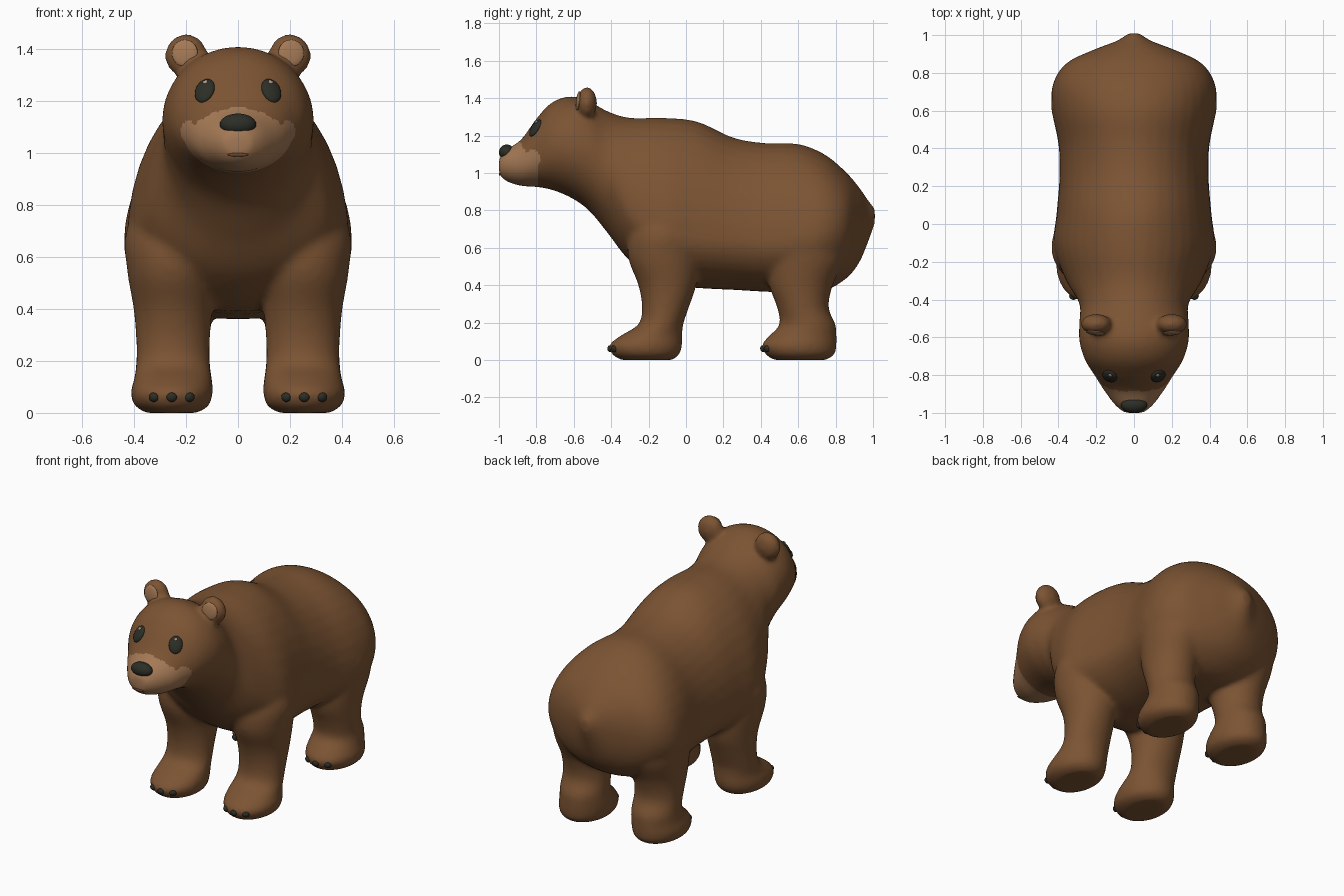
import bpy, bmesh, math
from mathutils import Vector, Matrix
from mathutils.bvhtree import BVHTree

if "Cube" in bpy.data.objects:
    bpy.data.objects.remove(bpy.data.objects["Cube"], do_unlink=True)


def material(name, r, g, b):
    mat = bpy.data.materials.new(name)
    mat.use_nodes = True
    mat.diffuse_color = (r, g, b, 1)
    shader = mat.node_tree.nodes["Principled BSDF"]
    shader.inputs["Base Color"].default_value = (r, g, b, 1)
    shader.inputs["Roughness"].default_value = 0.8
    return mat


FUR = material("brown fur", 0.2, 0.088, 0.033)
TAN = material("tan muzzle", 0.37, 0.19, 0.09)
DARK = material("near black", 0.025, 0.027, 0.02)
LIP = material("dark lip", 0.14, 0.06, 0.025)
GLINT = material("eye glint", 0.4, 0.3, 0.22)


def add_object(name, bm, *mats):
    """Turn a bmesh into a smooth-shaded object."""
    mesh = bpy.data.meshes.new(name)
    bmesh.ops.recalc_face_normals(bm, faces=bm.faces)
    for face in bm.faces:
        face.smooth = True
    bm.to_mesh(mesh)
    bm.free()
    for mat in mats:
        mesh.materials.append(mat)
    obj = bpy.data.objects.new(name, mesh)
    bpy.context.collection.objects.link(obj)
    return obj


def spline(rows, steps=5):
    """Smooth in-between rows through the given ones."""
    rows = [Vector(r) for r in rows]
    result = []
    for i in range(len(rows) - 1):
        a, b = rows[max(i - 1, 0)], rows[i]
        c, d = rows[i + 1], rows[min(i + 2, len(rows) - 1)]
        for s in range(steps):
            t = s / steps
            result.append(b + (c - a) * (t / 2)
                          + (a * 2 - b * 5 + c * 4 - d) * (t * t / 2)
                          + (b * 3 - a - c * 3 + d) * (t ** 3 / 2))
    return result + [rows[-1]]


def loft(bm, rows, point, sides=40):
    """Skin closed rings; point(row, cos, sin) places each ring vertex."""
    rings = []
    for row in spline(rows):
        angles = [math.tau * k / sides for k in range(sides)]
        rings.append([bm.verts.new(point(row, math.cos(a), math.sin(a))) for a in angles])
    for low, high in zip(rings, rings[1:]):
        for k in range(sides):
            n = (k + 1) % sides
            bm.faces.new((low[k], low[n], high[n], high[k]))
    bm.faces.new(rings[0])
    bm.faces.new(rings[-1])


def ellipsoid(bm, loc, scale, rot=Matrix()):
    matrix = Matrix.Translation(loc) @ rot @ Matrix.Diagonal((*scale, 1))
    bmesh.ops.create_uvsphere(bm, u_segments=24, v_segments=16, radius=1, matrix=matrix)


def blob(name, loc, scale, mat, rot=Matrix()):
    bm = bmesh.new()
    ellipsoid(bm, loc, scale, rot)
    return add_object(name, bm, mat)


# Head and trunk: y, half width, bottom, top, height of widest point
TRUNK = [
    (-1.0, .05, .99, 1.08, 1.04),
    (-.96, .1, .955, 1.125, 1.04),
    (-.88, .16, .93, 1.18, 1.05),
    (-.8, .21, .925, 1.29, 1.09),
    (-.72, .26, .91, 1.375, 1.13),
    (-.62, .29, .87, 1.41, 1.13),
    (-.52, .29, .8, 1.385, 1.1),
    (-.42, .29, .68, 1.33, 1),
    (-.3, .36, .53, 1.295, .8),
    (-.12, .425, .41, 1.295, .67),
    (.06, .41, .385, 1.275, .65),
    (.25, .395, .375, 1.19, .64),
    (.42, .4, .365, 1.16, .63),
    (.6, .435, .36, 1.155, .64),
    (.74, .43, .37, 1.1, .68),
    (.85, .36, .43, 1.01, .72),
    (.92, .22, .51, .93, .74),
    (.97, .09, .62, .86, .76),
    (1.01, .03, .73, .81, .77),
]

# Legs: height, centre x, centre y, half width, half depth
FRONT_LEG = [
    (0, .255, -.21, .1, .14),
    (.03, .255, -.215, .145, .18),
    (.08, .255, -.215, .158, .195),
    (.13, .25, -.185, .15, .165),
    (.19, .25, -.135, .142, .12),
    (.28, .25, -.11, .142, .125),
    (.4, .25, -.1, .152, .155),
    (.55, .255, -.12, .172, .19),
    (.7, .25, -.12, .18, .18),
    (.9, .2, -.1, .13, .13),
]
HIND_LEG = [
    (0, .255, .61, .1, .14),
    (.03, .255, .61, .145, .185),
    (.08, .255, .605, .158, .2),
    (.13, .25, .625, .15, .18),
    (.19, .25, .65, .142, .15),
    (.28, .25, .625, .142, .138),
    (.4, .25, .615, .152, .17),
    (.55, .25, .64, .175, .21),
    (.7, .25, .63, .185, .2),
    (.9, .2, .6, .14, .15),
]


def trunk_point(row, c, s):
    y, width, bottom, top, mid = row
    return width * c, y, mid + s * (top - mid if s > 0 else mid - bottom)


bm = bmesh.new()
loft(bm, TRUNK, trunk_point)
for side in (1, -1):
    for leg in (FRONT_LEG, HIND_LEG):
        loft(bm, leg, lambda r, c, s: (side * (r[1] + r[3] * c), r[2] + r[4] * s, r[0]))
    ellipsoid(bm, (side * .2, -.53, 1.375), (.083, .055, .085))

# Fuse the volumes into one soft skin
rough = add_object("rough_body", bm)
remesh = rough.modifiers.new("Fuse", 'REMESH')
remesh.mode = 'VOXEL'
remesh.voxel_size = 0.014
soften = rough.modifiers.new("Soften", 'SMOOTH')
soften.factor = 0.5
soften.iterations = 12
depsgraph = bpy.context.evaluated_depsgraph_get()
skin = bpy.data.meshes.new_from_object(rough.evaluated_get(depsgraph))
bpy.data.objects.remove(rough, do_unlink=True)
bm = bmesh.new()
bm.from_mesh(skin)

# Clean cut where the muzzle colour ends
bmesh.ops.bisect_plane(bm, geom=bm.verts[:] + bm.edges[:] + bm.faces[:],
                       plane_co=(0, -.79, 0), plane_no=(0, 1, 0))
for face in bm.faces:
    c = face.calc_center_median()
    x = abs(c.x)
    muzzle = c.y < -.79 and c.z < 1.175 - 2.3 * x * x
    cheek = (Vector((x, c.y, c.z)) - Vector((.185, -.81, 1.08))).length < .046
    face.material_index = int(muzzle or cheek)
bm.normal_update()
surface = BVHTree.FromBMesh(bm)
add_object("body", bm, FUR, TAN)


def front_hit(x, z, y=-2):
    """Point and outward turn on the skin, seen from the front."""
    loc, normal, _, _ = surface.ray_cast(Vector((x, y, z)), Vector((0, 1, 0)))
    if normal.y > 0:
        normal = -normal
    return loc, normal, normal.to_track_quat('-Y', 'Z').to_matrix().to_4x4()


# Face
blob("nose", (0, -.958, 1.11), (.07, .042, .042), DARK)
loc, normal, turn = front_hit(0, .993)
blob("mouth", loc, (.04, .006, .008), LIP, turn)

for side, word in ((1, "left"), (-1, "right")):
    loc, normal, turn = front_hit(side * .128, 1.24)
    blob(word + "_eye", loc, (.04, .018, .052), DARK, turn)
    loc, normal, turn = front_hit(side * .121, 1.265)
    blob(word + "_eye_glint", loc + normal * .012, (.01, .007, .01), GLINT, turn)
    loc, normal, turn = front_hit(side * .205, 1.385)
    blob(word + "_inner_ear", loc + Vector((0, .006, 0)), (.05, .012, .052), TAN, turn)

    # Claws, three on each paw
    for end, start in (("front", -2), ("hind", .25)):
        for i in (-1, 0, 1):
            loc, normal, turn = front_hit(side * (.255 + i * .07), .06, start)
            blob(f"{word}_{end}_claw_{i + 2}", loc, (.02, .014, .018), DARK, turn)
